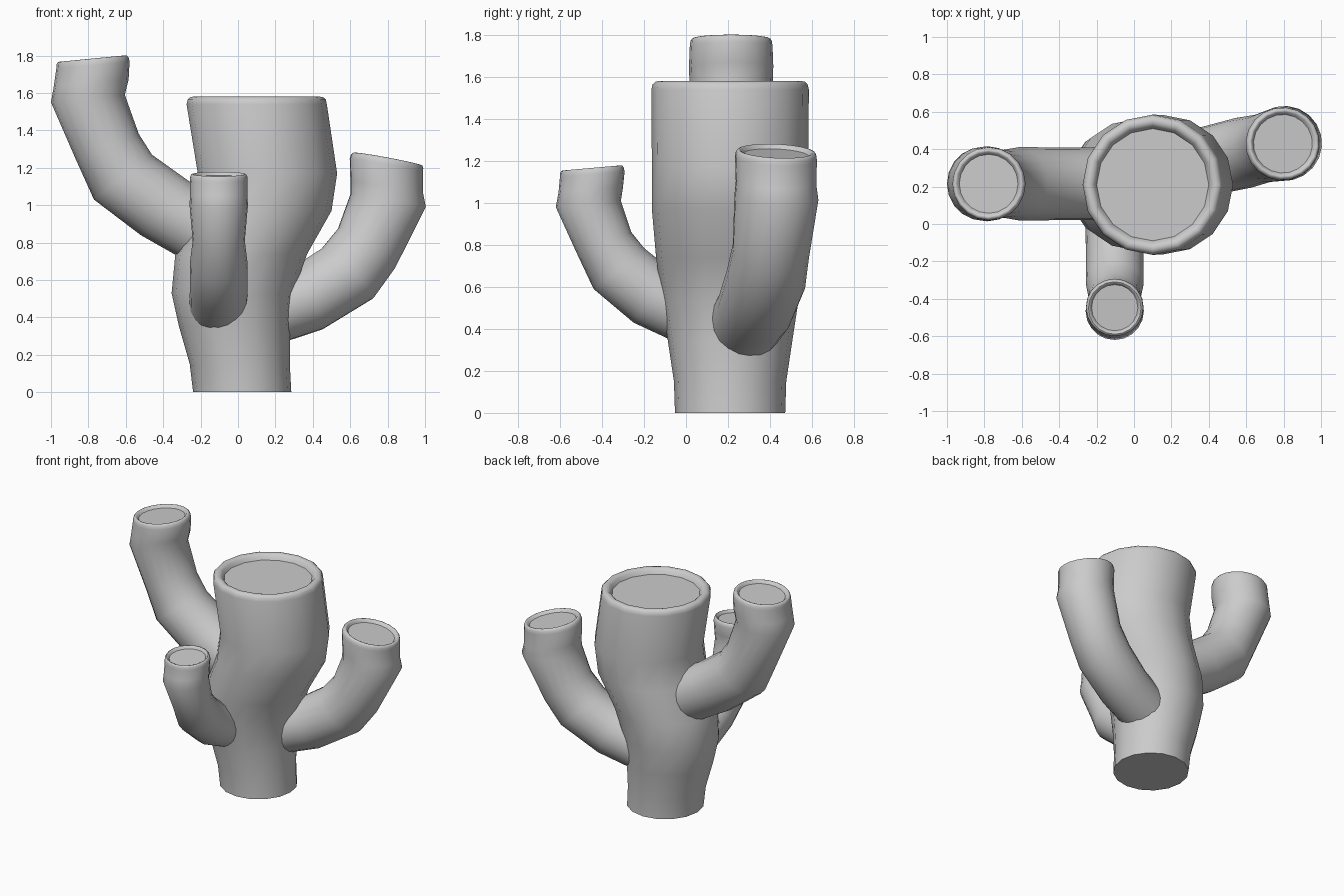
import bpy, bmesh, math
from mathutils import Vector

if "Cube" in bpy.data.objects:
    bpy.data.objects.remove(bpy.data.objects["Cube"])

# rounded rim and shallow recess: (radius scale, height in rim units)
RIM = [(1, -1), (0.985, -0.4), (0.95, -0.08), (0.91, 0), (0.87, -0.08),
       (0.835, -0.35)]


def tube(name, origin, direction, pairs, sides, rim, depth):
    """Tube in a vertical plane; each ring spans a pair of outline points."""
    d = Vector((direction[0], direction[1], 0))
    side = Vector((-d.y, d.x, 0)).normalized()
    o = Vector((origin[0], origin[1], 0))
    up = Vector((0, 0, 1))
    bm = bmesh.new()
    rings = []

    def ring(c, half, r):
        vs = []
        for i in range(sides):
            a = 2 * math.pi * i / sides
            vs.append(bm.verts.new(c + half * math.cos(a) + side * r * math.sin(a)))
        if rings:
            for i in range(sides):
                j = (i + 1) % sides
                bm.faces.new((rings[-1][i], rings[-1][j], vs[j], vs[i]))
        rings.append(vs)

    for k, (s0, z0, s1, z1) in enumerate(pairs):
        a, b = o + d * s0 + up * z0, o + d * s1 + up * z1
        c, half = (a + b) / 2, (b - a) / 2
        r = math.hypot(s1 - s0, z1 - z0) / 2
        if k < len(pairs) - 1:
            ring(c, half, r)
        else:
            axis = (d.normalized() * (z0 - z1) + up * (s1 - s0)).normalized()
            for f, h in RIM:
                ring(c + axis * h * rim, half * f, r * f)
            ring(c - axis * depth, half * 0.8, r * 0.8)
    bm.faces.new(rings[0])
    bm.faces.new(rings[-1])
    bmesh.ops.recalc_face_normals(bm, faces=bm.faces)
    me = bpy.data.meshes.new(name)
    bm.to_mesh(me)
    bm.free()
    ob = bpy.data.objects.new(name, me)
    bpy.context.collection.objects.link(ob)
    bpy.ops.object.select_all(action='DESELECT')
    ob.select_set(True)
    bpy.context.view_layer.objects.active = ob
    bpy.ops.object.shade_smooth_by_angle(angle=math.radians(42))
    return ob


# main trunk
tube("trunk", (0, 0.21), (1, 0), [
    (-0.24, 0, 0.285, 0), (-0.258, 0.15, 0.277, 0.15), (-0.315, 0.35, 0.28, 0.35),
    (-0.355, 0.53, 0.295, 0.53), (-0.335, 0.74, 0.37, 0.74),
    (-0.245, 0.97, 0.5, 0.97), (-0.215, 1.17, 0.53, 1.17),
    (-0.275, 1.58, 0.475, 1.58)], 16, 0.04, 0.04)

# tall left branch
tube("left_branch", (0, 0.215), (1, 0), [
    (-0.22, 0.67, -0.02, 1.0), (-0.52, 0.84, -0.25, 1.12),
    (-0.77, 1.03, -0.46, 1.27), (-0.865, 1.24, -0.53, 1.38),
    (-1.0, 1.55, -0.605, 1.59), (-0.985, 1.635, -0.585, 1.67),
    (-0.975, 1.765, -0.583, 1.803)], 20, 0.035, 0.02)

# right branch, swung slightly backwards
tube("right_branch", (0, 0.246), (1, 0.23), [
    (0.0, 0.55, 0.1, 0.22), (0.28, 0.66, 0.45, 0.335), (0.45, 0.77, 0.72, 0.5),
    (0.54, 0.88, 0.835, 0.66), (0.605, 1.06, 1.0, 0.99),
    (0.605, 1.125, 0.985, 1.065), (0.608, 1.285, 0.992, 1.21)], 20, 0.035, 0.02)

# small front branch
tube("front_branch", (-0.103, 0), (0, 1), [
    (0.03, 0.3, 0.13, 0.6), (-0.25, 0.43, -0.07, 0.68), (-0.44, 0.59, -0.2, 0.785),
    (-0.52, 0.76, -0.26, 0.86), (-0.62, 0.98, -0.31, 1.01),
    (-0.607, 1.05, -0.3, 1.075), (-0.603, 1.153, -0.295, 1.18)], 20, 0.03, 0.018)
